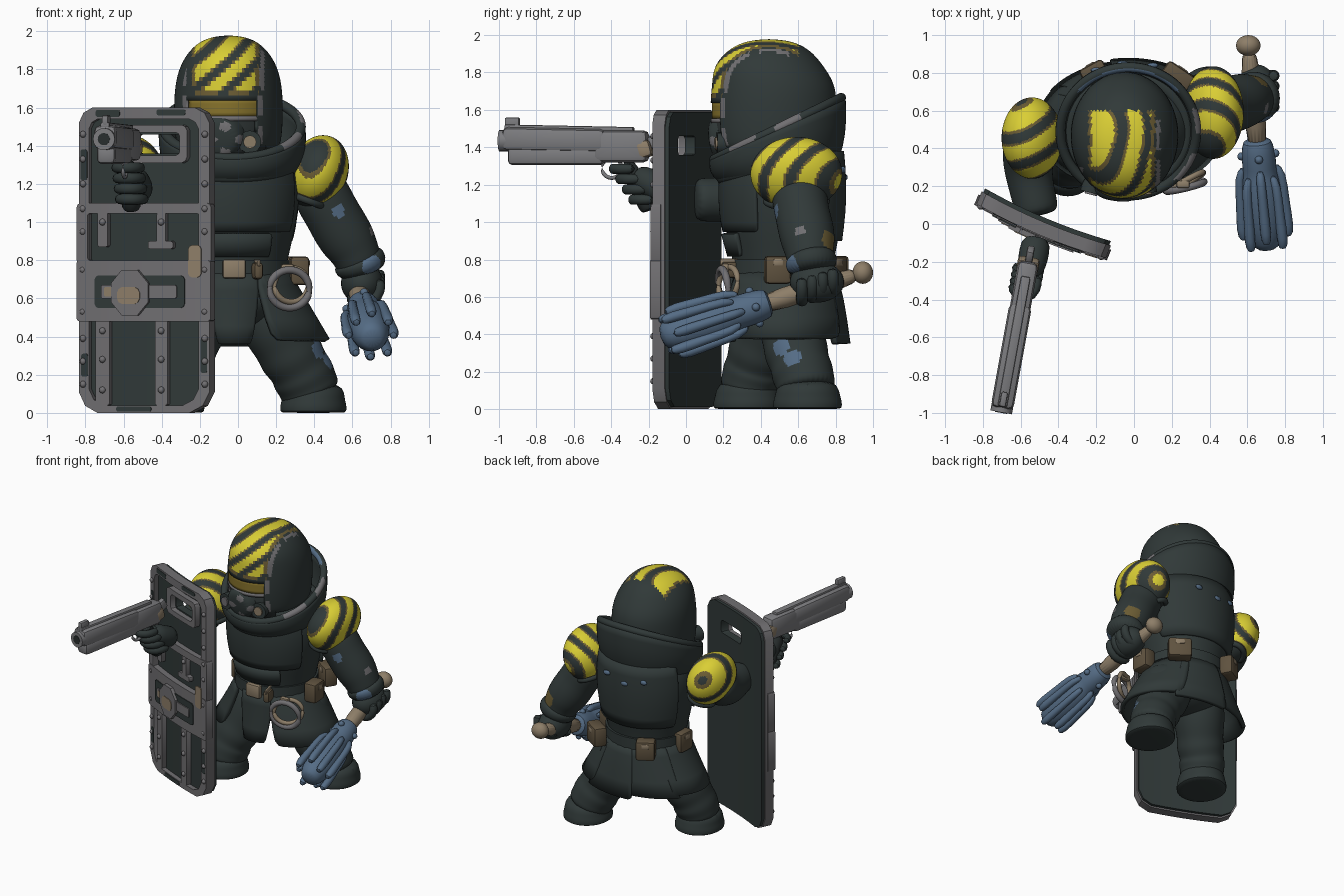
import bpy, bmesh, math
from mathutils import Vector, Matrix

if "Cube" in bpy.data.objects:
    bpy.data.objects.remove(bpy.data.objects["Cube"])
PAL = {"dark_cloth": (.030, .041, .040), "black_green": (.021, .027, .027), "steel": (.165, .160, .168),
       "gun_steel": (.20, .20, .21), "yellow": (.70, .62, .035), "olive_edge": (.15, .11, .035),
       "visor_gold": (.24, .17, .025), "tan": (.27, .21, .14), "leather": (.115, .085, .05), "blue_iron": (.09, .15, .235)}
MATS = list(PAL)
for k, c in PAL.items():
    bpy.data.materials.new(k).diffuse_color = (*c, 1)

def make(name, bm, mat, sub=0, solid=0):
    bmesh.ops.recalc_face_normals(bm, faces=bm.faces)
    me = bpy.data.meshes.new(name)
    bm.to_mesh(me); bm.free()
    o = bpy.data.objects.new(name, me)
    bpy.context.collection.objects.link(o)
    for m in MATS:
        me.materials.append(bpy.data.materials[m])
    me.polygons.foreach_set("material_index", [MATS.index(mat)] * len(me.polygons))
    bpy.context.view_layer.objects.active = o
    if sub:
        o.modifiers.new("sub", 'SUBSURF').levels = sub
        bpy.ops.object.modifier_apply(modifier="sub")
    if solid:
        s = o.modifiers.new("thick", 'SOLIDIFY')
        s.thickness, s.offset = solid, 0
    return o

def paint(o, rule):
    for p in o.data.polygons:
        m = rule(p.center)
        if m:
            p.material_index = MATS.index(m)

def spots(o, *marks):
    """marks: (colour, centre, radius)"""
    paint(o, lambda c: next((m for m, p, r in marks if (c - Vector(p)).length < r), None))

def skin(bm, rings, closed_ring=True, caps=True, loop=False):
    n = len(rings[0])
    for a, b in zip(rings, rings[1:] + ([rings[0]] if loop else [])):
        for i in range(n if closed_ring else n - 1):
            bm.faces.new((a[i], a[(i + 1) % n], b[(i + 1) % n], b[i]))
    if caps and not loop:
        bm.faces.new(rings[0]); bm.faces.new(rings[-1])

def loft(name, rings, mat, arc=(0, 360), n=32, sub=1, solid=0):
    """rings: (cx, cy, z, rx, ry, tilt); tilt lifts the back and drops the front; thickened lofts stay open"""
    bm = bmesh.new()
    full = arc[1] - arc[0] >= 360
    A = [math.radians(arc[0] + (arc[1] - arc[0]) * i / (n if full else n - 1)) for i in range(n)]
    R = [[bm.verts.new((cx + rx * math.cos(a), cy + ry * math.sin(a), z + t * math.sin(a))) for a in A]
         for cx, cy, z, rx, ry, t in rings]
    skin(bm, R, full, full and not solid)
    return make(name, bm, mat, sub, solid)

def tube(name, pts, radii, mat, n=12, sub=1, loop=False):
    bm = bmesh.new()
    P = [Vector(p) for p in pts]
    radii = radii if isinstance(radii, (list, tuple)) else [radii] * len(P)
    d = P[len(P) // 2] - P[0]
    ref = min((Vector(v) for v in ((1, 0, 0), (0, 1, 0), (0, 0, 1))), key=lambda v: abs(v.dot(d.normalized())))
    R = []
    for i, p in enumerate(P):
        t = (P[(i + 1) % len(P)] - P[i - 1]) if loop else (P[min(i + 1, len(P) - 1)] - P[max(i - 1, 0)])
        s = t.cross(ref).normalized()
        q = t.cross(s).normalized()
        R.append([bm.verts.new(p + radii[i] * (s * math.cos(a) + q * math.sin(a))) for a in (2 * math.pi * k / n for k in range(n))])
    skin(bm, R, loop=loop)
    return make(name, bm, mat, sub)

def balls(name, locs, radii, mat, seg=48, rot=None):
    bm = bmesh.new()
    for l in locs:
        M = Matrix.Translation(l) @ (rot or Matrix()) @ Matrix.Diagonal((*radii, 1))
        bmesh.ops.create_uvsphere(bm, u_segments=seg, v_segments=seg * 2 // 3, radius=1, matrix=M)
    return make(name, bm, mat)

def box(name, loc, size, mat, bev=.012, M=Matrix(), rz=0, rx=0):
    bm = bmesh.new()
    bmesh.ops.create_cube(bm, size=1, matrix=Matrix.Diagonal((*size, 1)))
    bmesh.ops.bevel(bm, geom=bm.edges[:], offset=bev, segments=2, affect='EDGES', profile=.5)
    bm.transform(M @ Matrix.Translation(loc) @ Matrix.Rotation(rz, 4, 'Z') @ Matrix.Rotation(rx, 4, 'X'))
    return make(name, bm, mat)

def ring_pts(c, ax, ay, n=24):
    return [Vector(c) + Vector(ax) * math.cos(a) + Vector(ay) * math.sin(a) for a in (2 * math.pi * i / n for i in range(n))]

def stripes(v):
    s = math.sin(v)
    return "yellow" if s > -.02 else "olive_edge" if s > -.55 else None

# torso, armour plates and belt
cx, cy = -.03, .52
def body(rows): return [(cx, cy, z, rx, ry, 0) for z, rx, ry in rows]
loft("torso", body(((.66, .27, .26), (.8, .29, .27), (.92, .32, .30), (1.05, .345, .315), (1.18, .36, .32), (1.3, .34, .31), (1.4, .27, .25), (1.45, .2, .2))), "dark_cloth", sub=2)
loft("chest_plate", body(((.95, .325, .31), (1.05, .345, .33), (1.2, .355, .335), (1.3, .33, .32))), "dark_cloth", arc=(205, 335), solid=.03)
loft("belly_plate", body(((.82, .29, .285), (.94, .32, .318))), "dark_cloth", arc=(235, 310), solid=.03)
loft("back_plate", body(((.9, .325, .30), (1.05, .355, .32), (1.22, .365, .325), (1.38, .34, .31))), "dark_cloth", arc=(20, 160), solid=.03)
balls("back_chips", [(-.2, .815, 1.27), (-.06, .85, 1.24), (.1, .84, 1.28)], (.03, .014, .018), "blue_iron", 12)
loft("belt", body(((.71, .305, .29), (.73, .305, .29), (.78, .305, .29), (.8, .305, .29))), "dark_cloth", sub=0)
box("belt_buckle", (-.02, .225, .755), (.12, .04, .1), "tan")
for i, (x, y, w, a) in enumerate(((-.21, .80, .14, .5), (.23, .78, .17, -.6), (.32, .49, .14, -1.5), (-.33, .52, .14, 1.5), (.1, .235, .05, .2))):
    box(f"pouch_{i}", (x, y, .745), (w, .1, .15 if w > .09 else .09), "leather", .02, rz=a)
    box(f"pouch_flap_{i}", (x, y, .785), (w * .4, .11, .04), "tan", .01, rz=a)
# hanging metal cuffs
tube("cuff_ring", ring_pts((.27, .2, .65), (.105, .025, 0), (0, -.01, .1)), .022, "steel", 8, loop=True)
tube("cuff_ring_inner", ring_pts((.28, .225, .67), (.09, .05, 0), (0, .01, .09)), .018, "tan", 8, loop=True)
box("cuff_hinge", (.26, .21, .755), (.07, .04, .05), "tan")
# coat skirt panels
for nm, a0, a1, zb, fl in (("right", -66, 60, .38, 1.0), ("back_right", 50, 102, .35, 1.0), ("back_left", 88, 150, .38, .96), ("left", 140, 235, .4, .95)):
    loft("skirt_" + nm, [(cx, cy, .73, .29, .27, 0), (cx, cy, .6, .37 * fl, .31 * fl, 0), (cx, cy, zb, .5 * fl, .345 * fl, 0)], "dark_cloth", arc=(a0, a1), n=16, solid=.03)
loft("front_flap", [(cx, cy, .73, .29, .27, 0), (cx, cy, .55, .27, .28, 0), (cx, cy, .36, .2, .3, 0)], "dark_cloth", arc=(248, 298), n=10, solid=.04)
# legs with folded cloth and blunt boots
leg = tube("right_leg", [(.14, .56, .68), (.17, .57, .55), (.21, .57, .43), (.25, .58, .36), (.28, .59, .3), (.32, .61, .24), (.34, .62, .2),
           (.37, .64, .14), (.385, .645, .09)], [.16, .19, .185, .165, .175, .155, .17, .155, .165], "dark_cloth", 32, 2)
spots(leg, ("blue_iron", (.44, .58, .26), .06), ("blue_iron", (.4, .52, .33), .055))
tube("left_leg", [(-.17, .5, .68), (-.2, .48, .55), (-.24, .44, .43), (-.27, .41, .36), (-.29, .39, .3), (-.32, .37, .24), (-.33, .36, .2),
     (-.345, .34, .14), (-.35, .335, .09)], [.16, .19, .18, .165, .175, .155, .17, .155, .165], "dark_cloth", 16, 2)
for nm, x, y in (("right", .395, .65), ("left", -.35, .33)):
    loft(nm + "_boot", [(x, y, z, rx, ry, 0) for z, rx, ry in ((0, .16, .17), (.005, .175, .185), (.04, .175, .185), (.07, .165, .175), (.1, .165, .17), (.16, .14, .14))], "dark_cloth")
balls("hips", [(cx, .52, .6)], (.27, .24, .17), "dark_cloth")
# high collar, open around the helmet
loft("collar", [(cx, .5, 1.25, .3, .28, .04), (cx, .49, 1.33, .355, .335, .08), (cx, .49, 1.42, .37, .35, .12), (cx, .49, 1.5, .365, .345, .165)], "dark_cloth", n=40, solid=.04)
rim = tube("collar_rim", ring_pts((cx, .49, 1.5), (.36, 0, 0), (0, .34, .165), 80), .027, "dark_cloth", 12, loop=True)
def rim_wear(c):
    r = math.hypot((c.x - cx) / .36, (c.y - .49) / .34)
    if c.y > .7 and r < .975: return "blue_iron"
    if c.x > .15 and c.y < .65 and r > .99 and math.sin(c.y * 26) > -.2: return "steel"
paint(rim, rim_wear)
tube("collar_roll", ring_pts((cx, .49, 1.31), (.31, 0, 0), (0, .29, .07), 40), .045, "dark_cloth", 8, loop=True)
# helmet: lofted dome, striped crown, open face
hx, hy = -.05, .468
helm = loft("helmet", [(hx, hy - .025 * (z > 1.8), z, .285 * s, .338 * s, 0) for z, s in ((1.36, .9), (1.42, .97), (1.53, 1), (1.64, 1), (1.74, .97),
            (1.83, .875), (1.905, .7), (1.95, .5), (1.973, .27), (1.978, .02))], "dark_cloth", n=96, sub=2)
bm = bmesh.new(); bm.from_mesh(helm.data)
cen = [(f, f.calc_center_median()) for f in bm.faces]
bmesh.ops.delete(bm, geom=[f for f, c in cen if c.z < 1.365 or c.y < hy and c.z < 1.64 and abs(c.x + .085) < .185], context='FACES')
bm.to_mesh(helm.data); bm.free()
def crown(c):
    if -.24 < c.x < .11 and c.y < .6 and c.z > 1.67:
        m = stripes((c.z - .85 * c.x + .012 * math.sin(c.y * 14) - 1.963) * 45 + 1.57)
        return "olive_edge" if m and (c.x > .09 or c.x < -.225 or c.z < 1.685) else m
    if .118 < c.x < .138 and .2 < c.y < .58 and c.z > 1.7 and math.sin(c.y * 30) > -.7:
        return "steel"
    if c.y < .3 and (.105 < c.x < .13 or -.29 < c.x < -.27) and math.sin(c.z * 40) > -.2:
        return "steel"
paint(helm, crown)
s = helm.modifiers.new("thick", 'SOLIDIFY'); s.thickness = .025
loft("visor", [(hx, hy, z, .27, .32, 0) for z in (1.555, 1.575, 1.62, 1.645)], "visor_gold", arc=(222, 312), n=16, sub=0, solid=.02)
loft("visor_edge", [(hx, hy, z, .27, .325, 0) for z in (1.53, 1.555)], "steel", arc=(222, 312), n=16, sub=0, solid=.02)
loft("face_plate", [(hx, hy, z, .255, .3, 0) for z in (1.33, 1.45, 1.54)], "black_green", arc=(215, 318), n=16, sub=0, solid=.02)
mask = tube("mask_snout", [(-.08, .26, 1.46), (-.09, .21, 1.45), (-.095, .16, 1.44), (-.1, .125, 1.435)], [.15, .135, .115, .085], "dark_cloth", 24, 2)
paint(mask, lambda c: "steel" if math.sin(c.x * 38 + 1) * math.sin(c.z * 45) > .45 else None)
box("mask_strap", (-.09, .155, 1.5), (.12, .02, .03), "steel", .008, rx=-.4)
for nm, x in (("left", -.22), ("right", .06)):
    tube(nm + "_filter", [(x * .8, .26, 1.43), (x, .19, 1.42), (x * 1.03, .165, 1.42)], .06, "dark_cloth", 16, 0)
    tube(nm + "_filter_cap", [(x, .19, 1.42), (x * 1.04, .155, 1.42)], .034, "tan" if x > 0 else "steel", 16, 0)
# striped shoulder pads, tipped outward
for nm, c, r, ax in (("right", (.42, .59, 1.26), (.155, .245, .2), 1), ("left", (-.54, .455, 1.26), (.155, .215, .2), -1)):
    Rm = Matrix.Rotation(.35 * ax, 4, 'Y'); Ri = Rm.inverted(); C = Vector(c)
    def pad(p):
        h = (Ri @ (p - C)).z / r[2]
        m = stripes((p.y - .6 * ax * p.z + .45 * ax * p.x + .02 * math.sin(p.z * 16)) * 38 + 1.2)
        return ("olive_edge" if m and h < -.66 else m) if h > -.76 else "dark_cloth"
    paint(balls(nm + "_shoulder_pad", [c], r, "dark_cloth", 108, Rm), pad)
    tube(nm + "_pad_edge", [C + Rm @ p for p in ring_pts((0, 0, -.78 * r[2]), (.66 * r[0], 0, 0), (0, .66 * r[1], 0))], .022, "dark_cloth", 8, loop=True)
# arms
arm = tube("right_arm", [(.4, .59, 1.22), (.45, .61, 1.12), (.49, .62, 1.05), (.535, .64, .97), (.585, .655, .89), (.62, .66, .83), (.65, .67, .74)],
           [.14, .15, .145, .15, .145, .125, .12], "dark_cloth", 32, 2)
spots(arm, ("steel", (.67, .62, .94), .045), ("steel", (.67, .62, .9), .035), ("olive_edge", (.66, .77, .9), .06), ("blue_iron", (.52, .5, 1.06), .04))
cuff = tube("right_cuff", [(.62, .66, .83), (.64, .67, .79), (.66, .68, .72)], [.125, .145, .12], "dark_cloth", 32, 2)
spots(cuff, ("blue_iron", (.71, .55, .77), .06))
tube("left_arm", [(-.54, .43, 1.24), (-.56, .38, 1.16), (-.56, .28, 1.12), (-.54, .18, 1.12), (-.52, .1, 1.12), (-.51, .04, 1.12)],
     [.14, .145, .13, .12, .12, .11], "dark_cloth", 16, 2)
balls("right_fist", [(.65, .7, .68)], (.11, .145, .11), "dark_cloth", 32)
for i in range(4):
    y, z = .62 + .055 * i, .645 + .017 * i
    tube(f"right_finger_{i}", [(.735, y, z + .06), (.75, y, z), (.71, y, z - .065), (.63, y, z - .075), (.57, y, z - .03)], .034, "dark_cloth", 8)
# mace: wooden shaft and flanged iron head
K = Vector((.605, .945, .73)); D = Vector((.1, -1.08, -.345)).normalized()
tube("mace_shaft", [K, K + D * .3, K + D * .6], [.048, .055, .062], "tan", 16)
balls("mace_pommel", [K], (.065, .055, .06), "tan", 24)
tube("mace_head", [K + D * t for t in (.52, .55, .64, .71, .74, .85, 1.0, 1.1, 1.14)], [.07, .085, .095, .09, .1, .115, .11, .085, .05], "blue_iron", 14)
S1 = D.cross(Vector((0, 0, 1))).normalized(); S2 = D.cross(S1)
for i in range(8):
    v = S1 * math.cos(math.pi * i / 4) + S2 * math.sin(math.pi * i / 4)
    tube(f"mace_flange_{i}", [K + D * (t + .04 * (i % 2)) + v * r for t, r in ((.67, .08), (.72, .115), (.88, .115), (1.03, .125), (1.08, .115))], [.02, .03, .03, .036, .024], "blue_iron", 6, 1)
balls("mace_studs", [K + D * .61 + v * .09 for v in (S1, -S1, S2, -S2)], (.022,) * 3, "blue_iron", 12)

# gently curved riot shield, laid out in width/depth/height and bent into place
def S(u, w, z):
    w += .024 * (1 - (u / .38) ** 2)
    return Vector((-.472 + .925 * u - .387 * w, .01 - .387 * u - .922 * w, z))
def plate(name, outer, w0, w1, mat, inner=None):
    bm = bmesh.new()
    L = [[[bm.verts.new((u, w, z)) for u, z in lp] for w in (w0, w1)] for lp in ([outer, inner] if inner else [outer])]
    for lp in L:
        skin(bm, lp, caps=not inner)
    for k in (0, 1) if inner else ():
        skin(bm, [L[0][k], L[1][k]], caps=False)
    for i in range(-4, 5):
        bmesh.ops.bisect_plane(bm, geom=bm.verts[:] + bm.edges[:] + bm.faces[:], plane_co=(i * .08 + .003, 0, 0), plane_no=(1, 0, 0))
    for v in bm.verts:
        v.co = S(*v.co)
    return make(name, bm, mat)
def cham(u0, u1, z0, z1, b=.01, t=None):
    out = []
    for u, z, r, su, sz, turn in ((u0, z0, b, 1, 1, 0), (u1, z0, b, -1, 1, 1), (u1, z1, t or b, -1, -1, 0), (u0, z1, t or b, 1, -1, 1)):
        c = [(u, z + sz * r), (u + su * r * .34, z + sz * r * .34), (u + su * r, z)]
        out += c[::-1] if turn else c
    return out
hole = cham(-.05, .2, 1.36, 1.46, .015)
plate("shield_board", cham(-.36, .36, .012, 1.588, .1, .08), -.045, .015, "dark_cloth", hole)
plate("shield_rim", cham(-.37, .37, 0, 1.6, .11, .08), -.022, .05, "steel", cham(-.31, .31, .04, 1.54, .085, .05))
plate("window_frame", cham(-.12, .25, 1.31, 1.51, .03), .01, .055, "steel", cham(-.06, .21, 1.35, 1.47, .02))
plate("mid_band", cham(-.38, .38, .48, .8, .015), .0, .06, "steel")
plate("mid_frame", cham(-.38, .38, .78, 1.1, .02), .0, .056, "steel", cham(-.315, .315, .8, 1.045, .01))
plate("band_inset", cham(-.27, .24, .55, .72, .02), .06, .066, "dark_cloth")
plate("band_bar", cham(-.23, .2, .6, .67, .01), .06, .074, "steel")
plate("badge", [(-.06 + .115 * math.cos(a), .63 + .13 * math.sin(a)) for a in (math.pi * i / 4 + math.pi / 8 for i in range(8))], .06, .085, "steel")
plate("rust_badge", cham(-.13, -.0, .57, .66, .03), .085, .089, "tan")
plate("rust_bar", cham(-.21, -.16, .61, .66, .01), .074, .078, "tan")
plate("rust_corner", cham(.26, .33, .71, .88, .02), .058, .064, "tan")
for i, (u0, u1, z0, z1) in enumerate(((-.27, -.19, .04, .5), (.07, .14, .04, .5), (-.26, -.2, .87, 1.05), (.08, .13, .87, 1.05), (.03, .17, .86, .9))):
    plate(f"shield_rib_{i}", cham(u0, u1, z0, z1, .01), .01, .05, "steel")
for i, (u, z, a, b) in enumerate(((-.2, 1.57, .07, .018), (.16, 1.575, .08, .016), (-.34, 1.3, .02, .08), (.34, .3, .018, .09), (-.335, .25, .02, .06), (-.05, .02, .1, .014))):
    plate(f"worn_patch_{i}", cham(u - a, u + a, z - b, z + b, .01), .04, .053, "dark_cloth")
balls("shield_rivets", [S(u, .05, z) for u in (-.345, .345) for z in (.15, .27, .39, .53, .75, .95, 1.07, 1.2, 1.33, 1.46)] +
      [S(u, .05, z) for u in (-.23, .105) for z in (.12, .28, .43, 1.0)], (.018,) * 3, "steel", 10)
# heavy pistol, local -y is the muzzle direction
G = Matrix.Translation((-.56, -.21, 0)) @ Matrix.Rotation(-.18, 4, 'Z')
for nm, loc, size, mat, bev, rx in (("slide", (0, -.5, 1.44), (.12, .56, .125), "gun_steel", .03, -.02), ("underlug", (0, -.49, 1.355), (.1, .52, .1), "gun_steel", .025, 0),
        ("frame", (0, -.14, 1.405), (.11, .3, .17), "gun_steel", .03, 0), ("top_rib", (0, -.42, 1.5), (.05, .7, .03), "gun_steel", .008, -.02),
        ("front_sight", (0, -.73, 1.53), (.035, .08, .06), "gun_steel", .01, 0), ("hammer", (0, .05, 1.43), (.04, .07, .08), "gun_steel", .012, .5),
        ("tan_wear", (0, -.01, 1.39), (.116, .08, .09), "tan", .02, .3)):
    box("gun_" + nm, loc, size, mat, bev, G, rx=rx)
for nm, r, y0, y1, mat in (("muzzle", .058, -.7, -.8, "gun_steel"), ("bore", .032, -.75, -.803, "black_green")):
    tube("gun_" + nm, [G @ Vector((0, y, 1.435)) for y in (y0, y1)], r, mat, 16, 0)
tube("gun_grip", [G @ Vector(p) for p in ((0, -.12, 1.33), (0, -.06, 1.22), (0, .0, 1.1), (0, .02, 1.06))], [.05, .05, .055, .05], "black_green")
tube("gun_guard", [G @ p for p in ring_pts((0, -.19, 1.29), (0, .055, 0), (0, 0, .055), 16)], .013, "gun_steel", 6, loop=True)
# gripping hand
tube("gun_hand", [G @ Vector(p) for p in ((.02, .15, 1.16), (.02, .07, 1.18), (.02, .0, 1.22), (.01, -.07, 1.26))], [.075, .085, .08, .06], "dark_cloth")
for i in range(4):
    y, z = -.15 + .035 * i, 1.285 - .055 * i
    tube(f"gun_finger_{i}", [G @ Vector(p) for p in ((.06, y + .1, z), (.07, y + .02, z), (.03, y - .04, z), (-.04, y - .03, z), (-.07, y + .04, z))], .03, "dark_cloth", 8)
# smooth shading with crisp edges
for o in bpy.context.collection.objects:
    o.select_set(True)
bpy.ops.object.shade_smooth_by_angle(angle=math.radians(35))

for m in bpy.data.materials:
    if m.users and not m.is_grease_pencil:
        m.use_nodes = True
        m.node_tree.nodes["Principled BSDF"].inputs["Base Color"].default_value = m.diffuse_color
